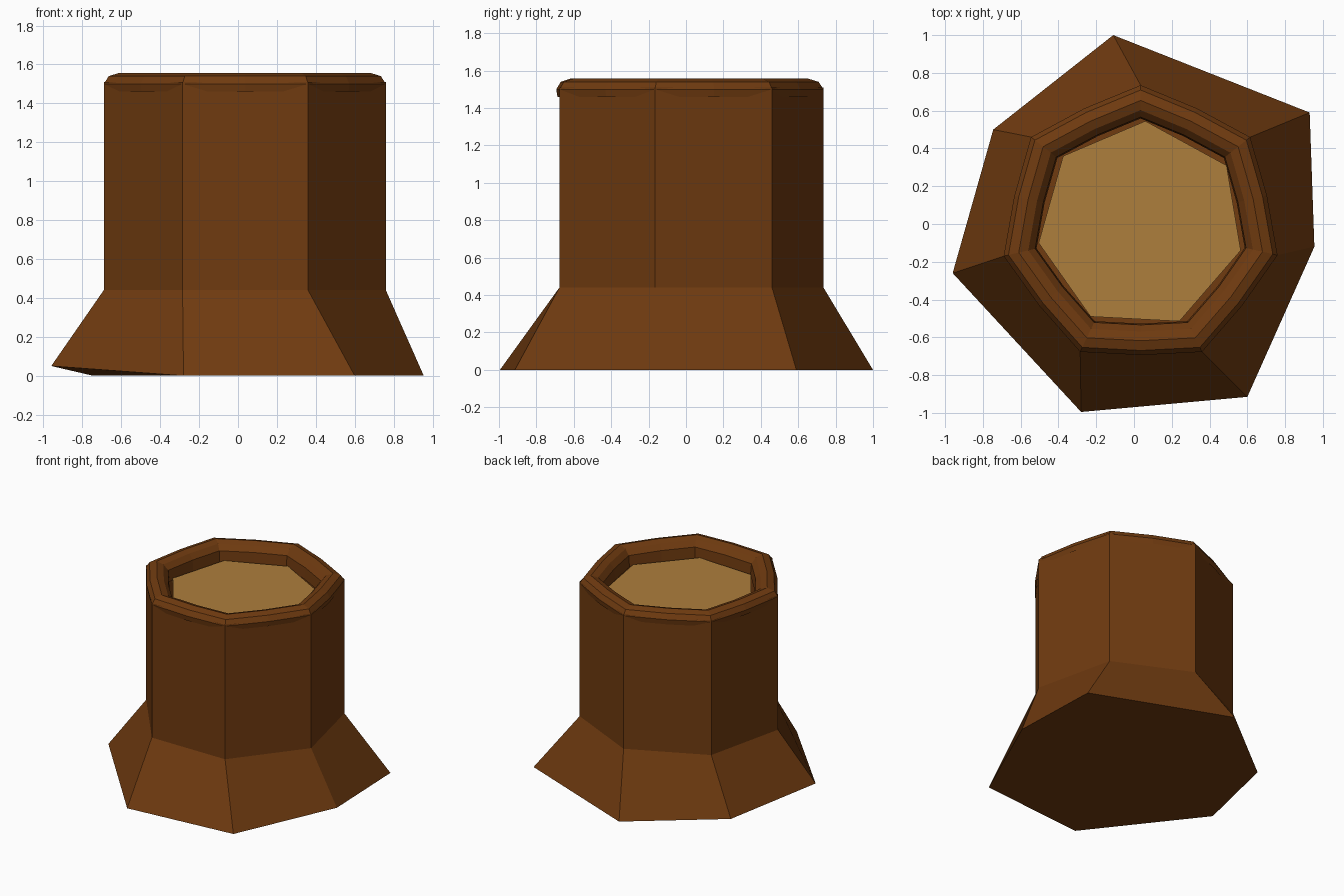
import bpy, bmesh
from mathutils import Vector

if "Cube" in bpy.data.objects:
    bpy.data.objects.remove(bpy.data.objects["Cube"])


def material(name, color):
    m = bpy.data.materials.new(name)
    m.diffuse_color = (*color, 1)
    m.use_nodes = True
    m.node_tree.nodes["Principled BSDF"].inputs["Base Color"].default_value = m.diffuse_color
    return m


def build(name, rings, mat, bottom=(), cap=False):
    """Skin a stack of equal-count rings; optionally close bottom and top."""
    bm = bmesh.new()
    loops = [[bm.verts.new(p) for p in ring] for ring in rings]
    n = len(loops[0])
    for a, b in zip(loops, loops[1:]):
        for i in range(n):
            j = (i + 1) % n
            bm.faces.new((a[i], a[j], b[j], b[i]))
    for face in bottom:
        bm.faces.new([loops[0][i] for i in face])
    if cap:
        bm.faces.new(loops[-1])
    bm.normal_update()
    me = bpy.data.meshes.new(name)
    bm.to_mesh(me)
    bm.free()
    me.materials.append(mat)
    ob = bpy.data.objects.new(name, me)
    bpy.context.collection.objects.link(ob)
    return ob


bark = material("bark", (0.16, 0.043, 0.005))
wood = material("cut_wood", (0.42, 0.21, 0.045))

# Seven-sided outlines, counter-clockwise
root = [(0.955, -0.12, 0), (0.93, 0.59, 0), (-0.11, 1.0, 0), (-0.745, 0.50, 0),
        (-0.96, -0.26, 0.05), (-0.28, -0.995, 0), (0.60, -0.915, 0)]
trunk = [(0.76, -0.165), (0.615, 0.46), (0.035, 0.735), (-0.545, 0.46),
         (-0.69, -0.17), (-0.285, -0.677), (0.36, -0.677)]
cut = [(0.565, -0.14), (0.49, 0.31), (0.06, 0.545), (-0.375, 0.36),
       (-0.505, -0.10), (-0.23, -0.49), (0.24, -0.515)]

# Flared base and trunk
build("trunk", [root,
                [(x, y, 0.44) for x, y in trunk],
                [(x, y, 1.51) for x, y in trunk]],
      bark, bottom=[(6, 5, 3, 2, 1, 0), (5, 4, 3)])

# Rounded bark rim: fourteen points, side midpoints bulge slightly
centre = Vector((0.035, 0.0))
outline = []
for i, p in enumerate(trunk):
    a, b = Vector(p) - centre, Vector(trunk[(i + 1) % 7]) - centre
    outline += [a, (a + b) / 2 * 1.025]
profile = [(0.99, 1.46), (1.0, 1.50), (0.965, 1.54), (0.89, 1.557),
           (0.82, 1.54), (0.77, 1.50), (0.76, 1.41)]
build("bark_rim", [[(*(centre + v * s), z) for v in outline] for s, z in profile],
      bark)

# Recessed cut surface
build("cut_surface", [[(x, y, 1.40) for x, y in cut],
                      [(x, y, 1.43) for x, y in cut]],
      wood, cap=True)
